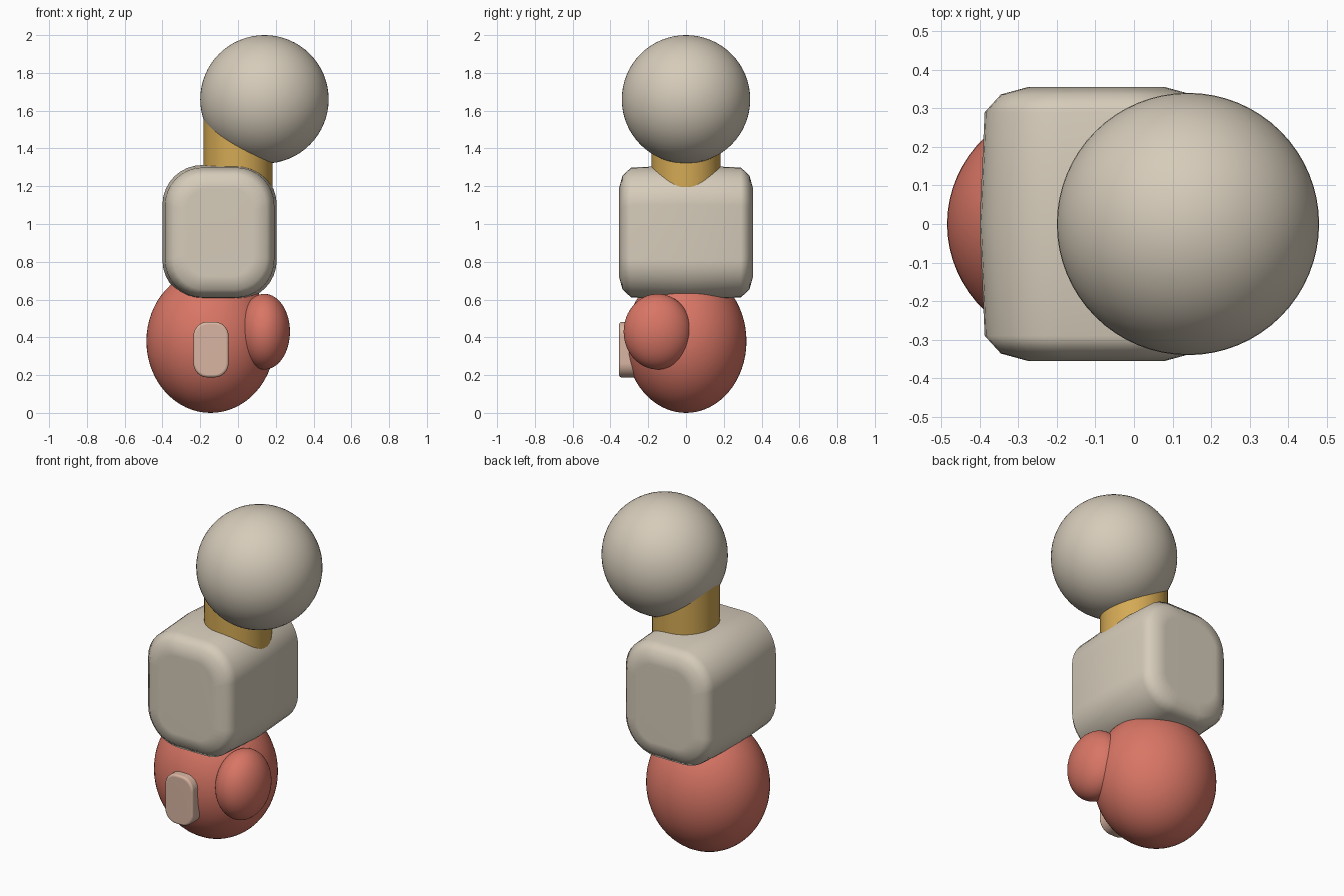
import bpy, bmesh, math

if "Cube" in bpy.data.objects:
    bpy.data.objects.remove(bpy.data.objects["Cube"])


def material(name, rgb):
    m = bpy.data.materials.new(name)
    m.diffuse_color = (*rgb, 1)
    m.use_nodes = True
    m.node_tree.nodes["Principled BSDF"].inputs["Base Color"].default_value = m.diffuse_color
    return m


CREAM = material("cream", (0.67, 0.60, 0.49))
CORAL = material("coral", (0.69, 0.18, 0.13))
GOLD = material("gold", (0.66, 0.40, 0.09))
PINK = material("pale_pink", (0.69, 0.46, 0.36))


def finish(ob, name, mat, angle=60):
    ob.name = name
    ob.data.materials.append(mat)
    bpy.ops.object.select_all(action='DESELECT')
    ob.select_set(True)
    bpy.context.view_layer.objects.active = ob
    bpy.ops.object.shade_smooth_by_angle(angle=math.radians(angle))
    return ob


def ellipsoid(name, center, radii, mat):
    bpy.ops.mesh.primitive_uv_sphere_add(segments=64, ring_count=32, radius=1, location=center)
    ob = bpy.context.object
    ob.scale = radii
    bpy.ops.object.transform_apply(location=False, rotation=False, scale=True)
    return finish(ob, name, mat)


def rounded_outline(w, h, r, steps=8):
    """Rounded rectangle of half sizes w, h in the xz plane."""
    pts = []
    for k, (sx, sz) in enumerate([(1, 1), (-1, 1), (-1, -1), (1, -1)]):
        for i in range(steps + 1):
            a = math.pi / 2 * (k + i / steps)
            pts.append((sx * (w - r) + r * math.cos(a), sz * (h - r) + r * math.sin(a)))
    return pts


def pillow(name, center, w, h, r, sections, mat):
    """Loft rounded rectangles along y; each section is (y, inset)."""
    bm = bmesh.new()
    rings = []
    for y, inset in sections:
        pts = rounded_outline(w - inset, h - inset, max(r - inset * 0.75, 0.02))
        rings.append([bm.verts.new((x, y, z)) for x, z in pts])
    n = len(rings[0])
    for a, b in zip(rings, rings[1:]):
        for i in range(n):
            j = (i + 1) % n
            bm.faces.new((a[i], a[j], b[j], b[i]))
    bm.faces.new(rings[0])
    bm.faces.new(rings[-1])
    bmesh.ops.recalc_face_normals(bm, faces=bm.faces[:])
    me = bpy.data.meshes.new(name)
    bm.to_mesh(me)
    bm.free()
    ob = bpy.data.objects.new(name, me)
    bpy.context.collection.objects.link(ob)
    ob.location = center
    finish(ob, name, mat)
    # keep the large faces looking flat
    mod = ob.modifiers.new("weighted", 'WEIGHTED_NORMAL')
    mod.keep_sharp = True
    return ob


# Round base and the side bulge
ellipsoid("base_body", (-0.145, 0, 0.38), (0.34, 0.32, 0.38), CORAL)
ellipsoid("side_bulge", (0.14, -0.15, 0.43), (0.135, 0.18, 0.20), CORAL)

# Soft box torso, slightly fuller in the middle
half = [(0.0, 0.0), (0.29, 0.013), (0.336, 0.055), (0.355, 0.125)]
sections = [(-y, i) for y, i in reversed(half[1:])] + half
pillow("torso", (-0.0975, 0, 0.955), 0.3025, 0.357, 0.21, sections, CREAM)

# Neck
bpy.ops.mesh.primitive_cylinder_add(vertices=64, radius=0.182, depth=0.6, location=(0, 0, 1.3))
finish(bpy.context.object, "neck", GOLD, 40)

# Head
ellipsoid("head", (0.14, 0, 1.66), (0.34, 0.34, 0.34), CREAM)

# Front plate
pillow("front_plate", (-0.143, 0, 0.335), 0.093, 0.147, 0.075,
       [(-0.355, 0.014), (-0.350, 0.004), (-0.343, 0.0), (-0.26, 0.0)], PINK)
